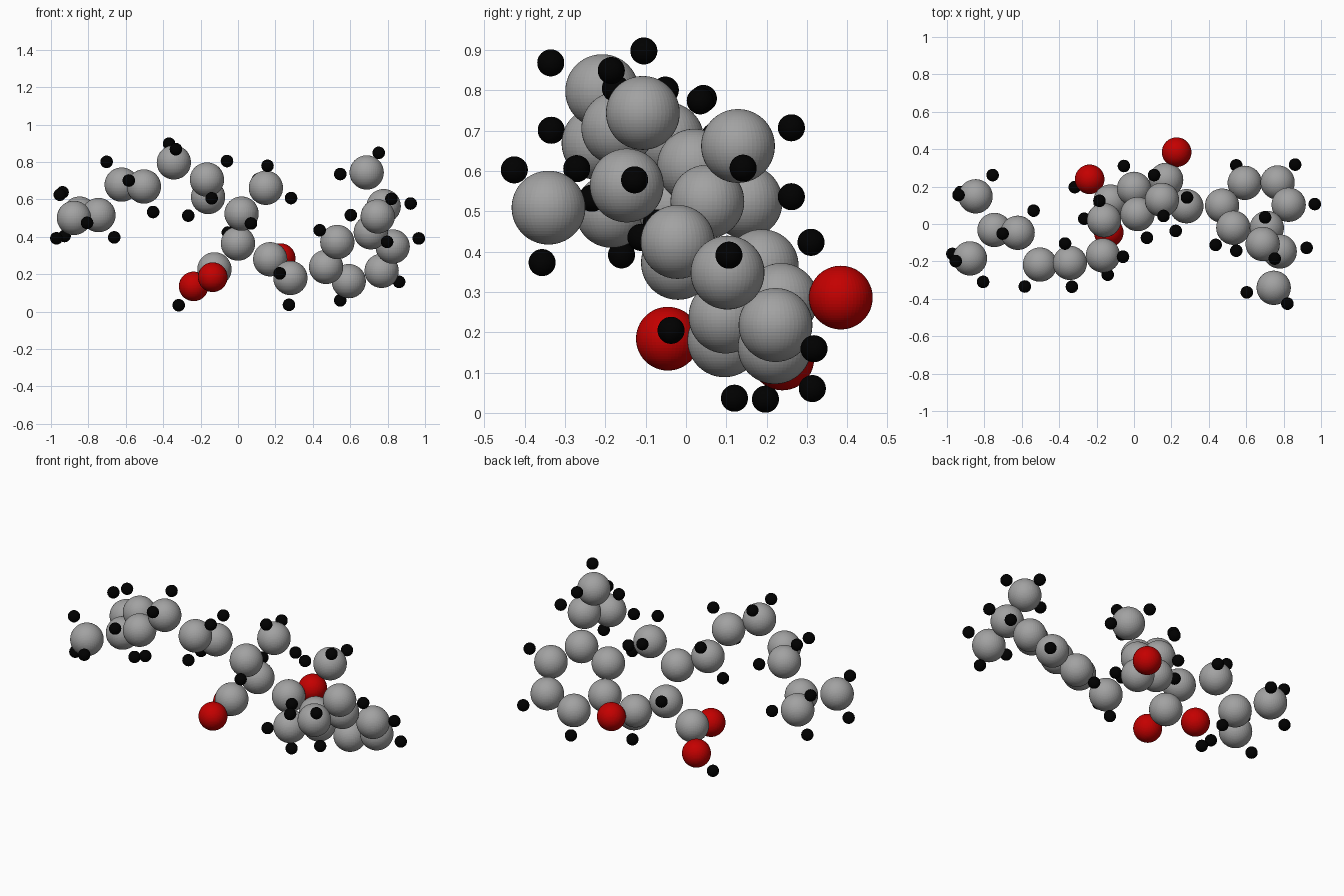
import bpy, bmesh, math
from mathutils import Vector as V, Matrix

if "Cube" in bpy.data.objects:
    bpy.data.objects.remove(bpy.data.objects["Cube"])

CH = 0.146  # carbon to hydrogen distance
DROP = V((0, 0, -0.004))  # settles the model on the ground

def material(name, rgb):
    m = bpy.data.materials.new(name)
    m.diffuse_color = (*rgb, 1)
    m.use_nodes = True
    m.node_tree.nodes["Principled BSDF"].inputs["Base Color"].default_value = m.diffuse_color
    return m

def ball_mesh(name, radius, mat):
    me = bpy.data.meshes.new(name)
    bm = bmesh.new()
    bmesh.ops.create_uvsphere(bm, u_segments=48, v_segments=32, radius=radius)
    bm.to_mesh(me)
    bm.free()
    me.materials.append(mat)
    return me

carbon = ball_mesh("carbon_ball", 0.0915, material("grey", (0.36, 0.36, 0.36)))
oxygen = ball_mesh("oxygen_ball", 0.079, material("red", (0.55, 0, 0)))
hydrogen = ball_mesh("hydrogen_ball", 0.0335, material("black", (0, 0, 0)))

def ball(name, mesh, pos):
    ob = bpy.data.objects.new(name, mesh)
    ob.location = V(pos) + DROP
    bpy.context.collection.objects.link(ob)

# Carbon skeleton, grouped by part
tail = {"tail_end_a": (-.877, -.184, .505), "tail_end_b": (-.847, .148, .528),
        "tail_fork": (-.746, -.032, .52), "tail_1": (-.622, -.047, .683),
        "tail_2": (-.503, -.217, .673), "tail_3": (-.343, -.208, .802),
        "tail_4": (-.166, -.168, .71), "tail_5": (-.16, .02, .617)}
core = {"branch": (.019, .053, .528), "branch_tip": (.149, .129, .666),
        "centre": (0, .188, .368), "acid": (-.126, .12, .23),
        "ketone": (.172, .236, .284), "link": (.28, .095, .184)}
ring = {"ring_1": (.471, .098, .243), "ring_2": (.592, .22, .167),
        "ring_3": (.768, .222, .222), "ring_4": (.827, .103, .352),
        "ring_5": (.71, -.021, .428), "ring_6": (.531, -.02, .376)}
side = {"side_fork": (.779, -.147, .568), "side_end_a": (.747, -.341, .513),
        "side_end_b": (.688, -.107, .748)}
C = {k: V(p) for group in (tail, core, ring, side) for k, p in group.items()}
for name, p in C.items():
    ball("carbon_" + name, carbon, p)

# Oxygens and the acid hydrogen
for name, p in {"acid_hydroxyl": (-.237, .239, .139), "acid_double": (-.135, -.045, .188),
                "ketone": (.228, .384, .29)}.items():
    ball("oxygen_" + name, oxygen, p)
ball("hydrogen_acid", hydrogen, (-.317, .197, .038))

# Bonds follow each chain and give every carbon its neighbours
chains = ["tail_end_a tail_fork tail_1 tail_2 tail_3 tail_4 tail_5 branch centre ketone link ring_1",
          "tail_end_b tail_fork", "branch branch_tip", "centre acid",
          "ring_1 ring_2 ring_3 ring_4 ring_5 ring_6 ring_1",
          "ring_5 side_fork side_end_a", "side_fork side_end_b"]
near = {k: [] for k in C}
for chain in chains:
    names = chain.split()
    for a, b in zip(names, names[1:]):
        near[a].append(b)
        near[b].append(a)

def bonds(k):
    return [(C[n] - C[k]).normalized() for n in near[k]]

# Single hydrogens point away from all neighbours
for k in "tail_fork branch centre side_fork ring_2 ring_3 ring_4 ring_6".split():
    away = -sum(bonds(k), V()).normalized()
    ball("hydrogen_" + k, hydrogen, C[k] + CH * away)

# Hydrogen pairs straddle the bend of the chain
for k in "tail_1 tail_2 tail_3 tail_4 tail_5 link".split():
    u, v = bonds(k)
    away, across = -(u + v).normalized(), u.cross(v).normalized()
    for s in (-1, 1):
        ball("hydrogen_" + k, hydrogen, C[k] + CH * (0.59 * away + s * 0.807 * across))

# Chain ends carry three hydrogens turned about the last bond
ends = {"tail_end_a": (-.805, -.313, .478), "tail_end_b": (-.757, .26, .54),
        "branch_tip": (.286, .142, .61), "side_end_a": (.821, -.427, .608),
        "side_end_b": (.753, -.186, .854)}
for k, p in ends.items():
    axis = bonds(k)[0]
    for i in range(3):
        turn = Matrix.Rotation(i * math.tau / 3, 3, axis)
        ball("hydrogen_" + k, hydrogen, C[k] + turn @ (CH * (V(p) - C[k]).normalized()))
